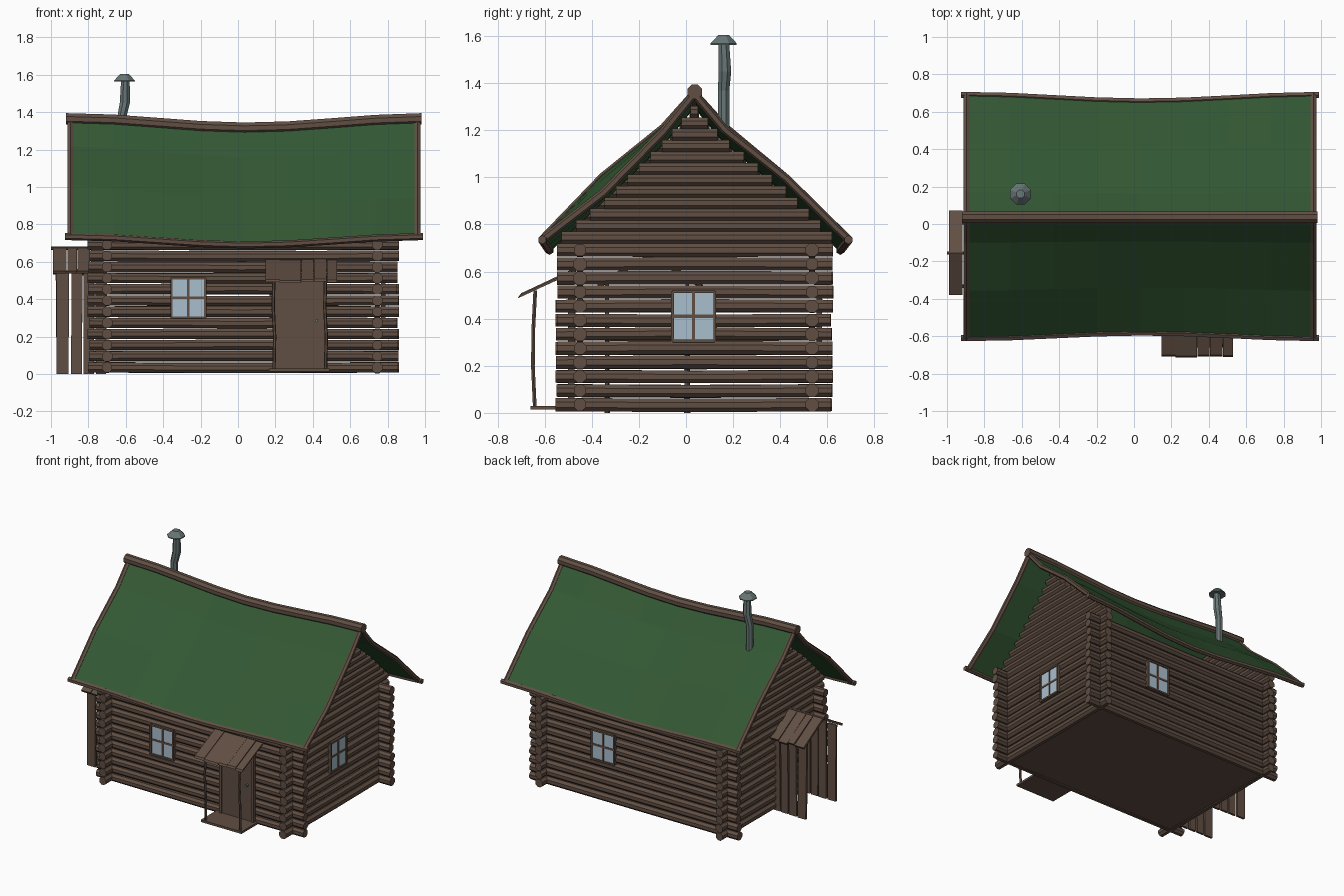
import bpy, bmesh, math, random
from mathutils import Vector as V

if "Cube" in bpy.data.objects:
    bpy.data.objects.remove(bpy.data.objects["Cube"])
random.seed(4)

def material(name, rgb):
    m = bpy.data.materials.new(name)
    m.diffuse_color = (*rgb, 1)
    m.use_nodes = True
    m.node_tree.nodes["Principled BSDF"].inputs["Base Color"].default_value = m.diffuse_color
    return m

WOOD = material("brown wood", (0.118, 0.077, 0.056))
GREEN = material("green roofing", (0.033, 0.098, 0.034))
GLASS = material("pale blue glass", (0.40, 0.52, 0.62))
METAL = material("grey metal", (0.14, 0.18, 0.18))

def finish(name, bm, mat):
    bmesh.ops.recalc_face_normals(bm, faces=bm.faces)
    me = bpy.data.meshes.new(name)
    bm.to_mesh(me)
    bm.free()
    me.materials.append(mat)
    ob = bpy.data.objects.new(name, me)
    bpy.context.collection.objects.link(ob)
    return ob

def tube(bm, pts, radii, n=8):
    """Faceted log or pipe along a path, rings square to its overall direction."""
    pts = [V(p) for p in pts]
    if not isinstance(radii, (list, tuple)):
        radii = [radii] * len(pts)
    d = (pts[-1] - pts[0]).normalized()
    a = d.cross(V((0, 0, 1)) if abs(d.z) < 0.9 else V((1, 0, 0))).normalized()
    b = d.cross(a)
    rings = []
    for p, r in zip(pts, radii):
        ang = [2 * math.pi * (i + 0.5) / n for i in range(n)]
        rings.append([bm.verts.new(p + (a * math.cos(t) + b * math.sin(t)) * r) for t in ang])
    for r0, r1 in zip(rings, rings[1:]):
        for i in range(n):
            bm.faces.new((r0[i], r0[(i + 1) % n], r1[(i + 1) % n], r1[i]))
    bm.faces.new(rings[0])
    bm.faces.new(rings[-1])

def plank(bm, p, q, w, t):
    """Board from p to q with half-width vector w and half-thickness vector t."""
    p, q, w, t = V(p), V(q), V(w), V(t)
    ends = [[bm.verts.new(c + w * i + t * j) for i, j in ((-1, -1), (1, -1), (1, 1), (-1, 1))]
            for c in (p, q)]
    for i in range(4):
        bm.faces.new((ends[0][i], ends[0][(i + 1) % 4], ends[1][(i + 1) % 4], ends[1][i]))
    bm.faces.new(ends[0])
    bm.faces.new(ends[1])

def jit(a):
    return random.uniform(-a, a)

# --- swaybacked roof surface: t = 0 at the ridge, 1 at the eave
X0, X1, RY = -0.895, 0.965, 0.035
TS = (0, 0.2, 0.6, 1)
BULGE = {-1: ((0, -0.02, 0.02, 0), (0, -0.035, -0.05, 0)),
         1: ((0, -0.02, 0.01, 0), (0, -0.03, 0.01, 0))}

def sag(x):
    return 0.5 * (1 + math.cos(math.pi * max(-1, min(1, (x - 0.05) / 0.95))))

def roof(x, side, k):
    s, f, t = sag(x), (x - X0) / (X1 - X0), TS[k]
    ye = -0.61 + 0.03 * s if side < 0 else 0.69 - 0.035 * s
    zr, ze = 1.355 - 0.05 * s, 0.735 - 0.045 * s
    lo, hi = BULGE[side][0][k], BULGE[side][1][k]
    return V((x, RY + (ye - RY) * t, zr + (ze - zr) * t + lo + (hi - lo) * f))

def roof_y(x, side, z):
    for k in range(3):
        a, b = roof(x, side, k), roof(x, side, k + 1)
        if b.z <= z <= a.z:
            return a.y + (b.y - a.y) * (a.z - z) / (a.z - b.z)
    return roof(x, side, 3).y

# --- log walls
WX, WY = (-0.70, 0.745), (-0.45, 0.535)
bm = bmesh.new()
for i in range(12):
    z = 0.035 + 0.0597 * i
    for y in WY:
        tube(bm, [(-0.80 + jit(0.006), y, z), (0.02, y, z + jit(0.004)), (0.855 + jit(0.006), y, z)],
             0.0295 + jit(0.0015))
    for x in WX:
        tube(bm, [(x, -0.55 + jit(0.006), z), (x, 0.04, z + jit(0.004)), (x, 0.62 + jit(0.006), z)],
             0.0295 + jit(0.0015))
finish("log_walls", bm, WOOD)

# --- gable logs, trimmed to the roof line
bm = bmesh.new()
for x in WX:
    for i in range(12):
        z = 0.745 + 0.0485 * i
        a, b = roof_y(x, -1, z + 0.035) + 0.012, roof_y(x, 1, z + 0.035) - 0.012
        tube(bm, [(x, a, z), (x, b, z)], 0.027)
finish("gable_logs", bm, WOOD)

# --- floor
bm = bmesh.new()
plank(bm, (-0.70, 0.0425, 0.02), (0.745, 0.0425, 0.02), (0, 0.49, 0), (0, 0, 0.008))
finish("floor", bm, WOOD)

# --- roof sheets and edge poles
xs = [X0 + (X1 - X0) * i / 8 for i in range(9)]
bm = bmesh.new()
for side in (-1, 1):
    grid = [[bm.verts.new(roof(x, side, k)) for k in range(4)] for x in xs]
    for c0, c1 in zip(grid, grid[1:]):
        for k in range(3):
            bm.faces.new((c0[k], c0[k + 1], c1[k + 1], c1[k]))
ob = finish("roof_sheets", bm, GREEN)
sol = ob.modifiers.new("thickness", 'SOLIDIFY')
sol.thickness, sol.offset = 0.014, 0

bm = bmesh.new()
for side in (-1, 1):
    for x in (X0, X1 - 0.005):
        tube(bm, [roof(x, side, k) for k in range(4)], 0.018, 6)
    exs = [-0.925] + xs[1:-1] + [0.99]
    tube(bm, [roof(x, side, 3) for x in exs], 0.019, 6)
finish("roof_edge_poles", bm, WOOD)

bm = bmesh.new()
rxs = [-0.92] + xs[1:-1] + [0.98]
tube(bm, [(x, RY + 0.002, 1.364 - 0.05 * sag(x)) for x in rxs], 0.033)
finish("ridge_log", bm, WOOD)

# --- stove pipe and its cap
bm = bmesh.new()
tube(bm, [(-0.622, 0.16, 1.15), (-0.622, 0.16, 1.37), (-0.605, 0.165, 1.45), (-0.602, 0.16, 1.57)],
     [0.026, 0.026, 0.029, 0.025])
finish("stove_pipe", bm, METAL)
bm = bmesh.new()
tube(bm, [(-0.607, 0.16, 1.563), (-0.607, 0.16, 1.569), (-0.607, 0.16, 1.605)], [0.06, 0.06, 0.024])
finish("pipe_cap", bm, METAL)

# --- four-pane windows: centre on the wall, u along the wall, n outward
def window(name, c, u, n):
    c, u, n, up = V(c), V(u), V(n), V((0, 0, 1))
    w, h = 0.09, 0.105
    bm = bmesh.new()
    plank(bm, c - up * h, c + up * h, u * w, n * 0.004)
    finish(name + "_panes", bm, GLASS)
    bm = bmesh.new()
    for s in (-1, 0, 1):
        half = 0.006 if s else 0.007
        plank(bm, c + u * s * w - up * h, c + u * s * w + up * h, u * half, n * (0.012 if s else 0.007))
        plank(bm, c + up * s * h - u * w, c + up * s * h + u * w, up * half, n * (0.012 if s else 0.007))
    finish(name + "_frame", bm, WOOD)

window("front_window", (-0.265, -0.481, 0.407), (1, 0, 0), (0, -1, 0))
window("back_window", (0.265, 0.566, 0.407), (1, 0, 0), (0, 1, 0))
window("right_window", (0.776, 0.032, 0.41), (0, 1, 0), (1, 0, 0))

# --- front door, knob, step and porch
bm = bmesh.new()
plank(bm, (0.335, -0.485, 0.03), (0.335, -0.485, 0.52), (0.125, 0, 0), (0, 0.008, 0))
for x in (0.207, 0.463):
    plank(bm, (x, -0.487, 0.03), (x, -0.487, 0.52), (0.01, 0, 0), (0, 0.014, 0))
finish("front_door", bm, WOOD)
bm = bmesh.new()
tube(bm, [(0.42, -0.49, 0.285), (0.42, -0.512, 0.285)], 0.009, 6)
finish("door_knob", bm, METAL)
bm = bmesh.new()
plank(bm, (0.165, -0.56, 0.022), (0.49, -0.56, 0.022), (0, 0.10, 0), (0, 0, 0.008))
finish("front_step", bm, WOOD)
bm = bmesh.new()
for x in (0.192, 0.468):
    tube(bm, [(x, -0.642, 0.025), (x + 0.004, -0.65, 0.2), (x - 0.004, -0.648, 0.36), (x, -0.64, 0.52)], 0.009, 6)
finish("porch_posts", bm, WOOD)
bm = bmesh.new()
edges = (0.145, 0.222, 0.338, 0.405, 0.475, 0.53)
for a, b in zip(edges, edges[1:]):
    dz = jit(0.004)
    plank(bm, (a / 2 + b / 2, -0.705 + jit(0.005), 0.498 + dz), (a / 2 + b / 2, -0.465, 0.61 + dz),
          ((b - a) / 2 - 0.001, 0, 0), (0, 0.004, 0.007))
finish("porch_roof_planks", bm, WOOD)

# --- gabled plank shelter on the left side, open at its outer end
bm = bmesh.new()
for y in (-0.335, 0.005):
    for a, b in ((-0.97, -0.905), (-0.893, -0.835), (-0.825, -0.77), (-0.76, -0.705)):
        plank(bm, ((a + b) / 2, y + jit(0.006), 0), ((a + b) / 2 + jit(0.006), y, 0.56 + jit(0.01)),
              ((b - a) / 2, 0, 0), (0, 0.008, 0))
finish("shelter_wall_planks", bm, WOOD)
bm = bmesh.new()
for s in (-1, 1):
    for a, b in ((-0.99, -0.917), (-0.912, -0.862), (-0.858, -0.79), (-0.786, -0.72)):
        plank(bm, ((a + b) / 2, -0.155, 0.668), ((a + b) / 2, -0.155 + s * (0.222 + jit(0.006)), 0.54 + jit(0.006)),
              ((b - a) / 2, 0, 0), (0, s * 0.004, 0.007))
finish("shelter_roof_planks", bm, WOOD)
bm = bmesh.new()
tube(bm, [(-1.0, -0.155, 0.672), (-0.72, -0.155, 0.672)], 0.009, 6)
finish("shelter_ridge_pole", bm, WOOD)
